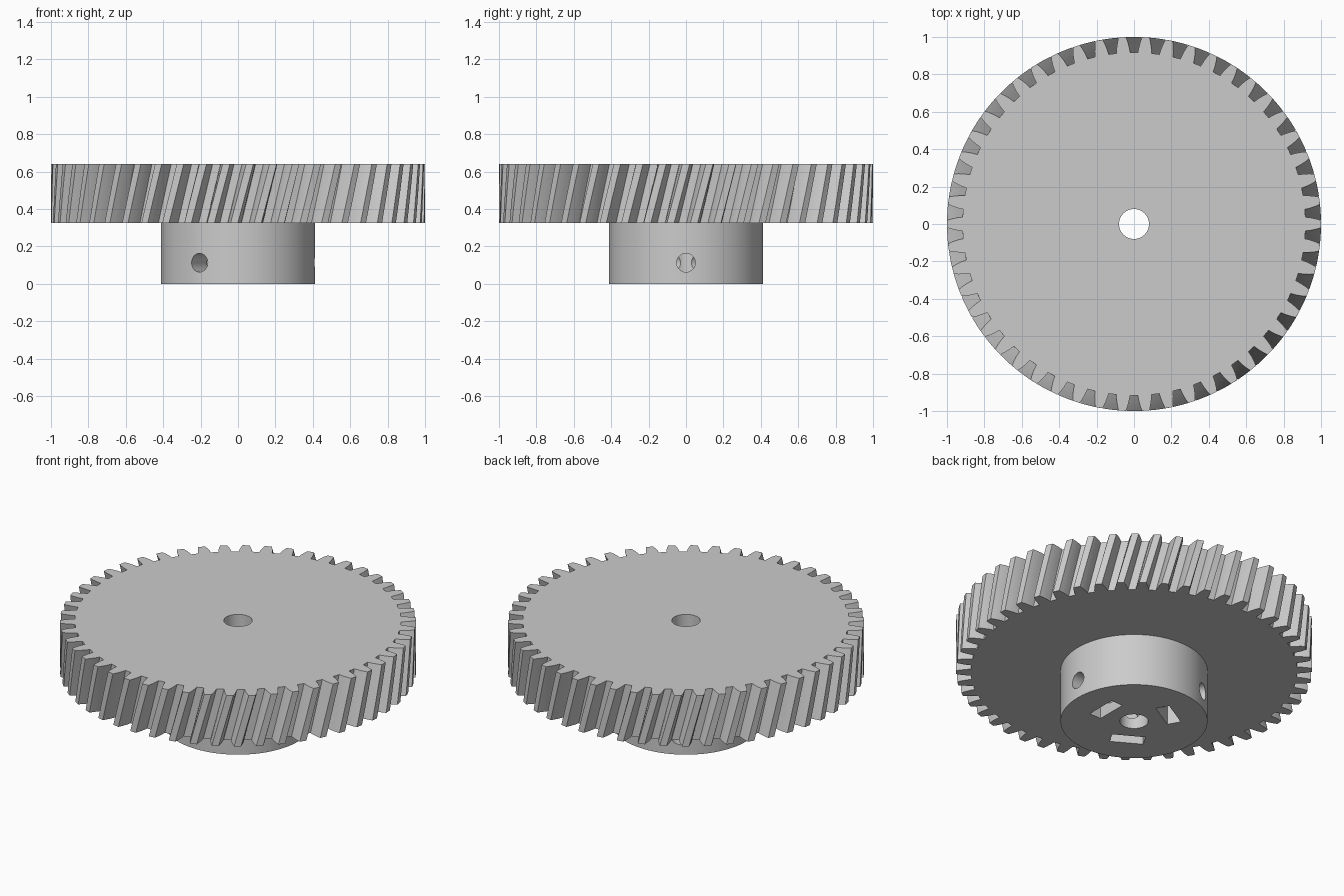
import bpy, bmesh, math
from mathutils import Matrix

TEETH = 50
TWIST = 0.083              # helix rotation over the wheel thickness
WHEEL_BOTTOM, WHEEL_TOP = 0.325, 0.64
LAYERS = 4
HUB_RADIUS, BORE_RADIUS = 0.413, 0.08
HOLE_HEIGHT = 0.113

cube = bpy.data.objects.get("Cube")
if cube:
    bpy.data.objects.remove(cube, do_unlink=True)

grey = bpy.data.materials.new("plain grey")
grey.use_nodes = True
grey.diffuse_color = (0.6, 0.6, 0.6, 1)
grey.node_tree.nodes["Principled BSDF"].inputs["Base Color"].default_value = grey.diffuse_color


def make_object(name, bm):
    bmesh.ops.recalc_face_normals(bm, faces=bm.faces)
    mesh = bpy.data.meshes.new(name)
    bm.to_mesh(mesh)
    bm.free()
    mesh.materials.append(grey)
    obj = bpy.data.objects.new(name, mesh)
    bpy.context.collection.objects.link(obj)
    return obj


def cylinder(name, radius, depth, matrix, segments=96):
    bm = bmesh.new()
    bmesh.ops.create_cone(bm, cap_ends=True, segments=segments, radius1=radius,
                          radius2=radius, depth=depth, matrix=matrix)
    return make_object(name, bm)


def box(name, size, matrix):
    bm = bmesh.new()
    bmesh.ops.create_cube(bm, size=1, matrix=matrix @ Matrix.Diagonal((*size, 1)))
    return make_object(name, bm)


def activate(obj):
    bpy.ops.object.select_all(action='DESELECT')
    obj.select_set(True)
    bpy.context.view_layer.objects.active = obj


def cut(target, cutter):
    cutter.hide_render = True
    activate(target)
    mod = target.modifiers.new("cut", 'BOOLEAN')
    mod.operation, mod.solver, mod.object = 'DIFFERENCE', 'EXACT', cutter
    bpy.ops.object.modifier_apply(modifier=mod.name)
    bpy.data.objects.remove(cutter, do_unlink=True)


def cut_bore(target):
    cut(target, cylinder("bore_cutter", BORE_RADIUS, 2, Matrix.Identity(4), 48))


# Toothed wheel: one tooth profile repeated round, then swept up a helix
flank = [(0.917, 0.040), (0.945, 0.0355), (0.975, 0.028), (1.0, 0.0195)]
tooth = [(r, -a) for r, a in flank] + [(r, a) for r, a in reversed(flank)]
bm = bmesh.new()
rings = []
for layer in range(LAYERS + 1):
    t = layer / LAYERS
    z = WHEEL_BOTTOM + (WHEEL_TOP - WHEEL_BOTTOM) * t
    ring = []
    for i in range(TEETH):
        middle = 2 * math.pi * i / TEETH - TWIST * (1 - t)
        ring += [bm.verts.new((r * math.cos(middle + a), r * math.sin(middle + a), z))
                 for r, a in tooth]
    rings.append(ring)
for low, high in zip(rings, rings[1:]):
    for i in range(len(low)):
        j = (i + 1) % len(low)
        bm.faces.new((low[i], low[j], high[j], high[i]))
bm.faces.new(rings[0])
bm.faces.new(rings[-1])
wheel = make_object("toothed_wheel", bm)
cut_bore(wheel)

# Hub with three screw holes and three nut slots
hub = cylinder("hub", HUB_RADIUS, WHEEL_BOTTOM, Matrix.Translation((0, 0, WHEEL_BOTTOM / 2)))
cut_bore(hub)
for i in range(3):
    turn = Matrix.Rotation(math.radians(120 * i), 4, 'Z')
    slot = box("slot_cutter", (0.08, 0.19, 0.42), turn @ Matrix.Translation((0.205, 0, 0)))
    cut(hub, slot)
    along = Matrix.Translation((0.29, 0, HOLE_HEIGHT)) @ Matrix.Rotation(math.pi / 2, 4, 'Y')
    cut(hub, cylinder("hole_cutter", 0.05, 0.5, turn @ along, 32))

for obj in (wheel, hub):
    activate(obj)
    bpy.ops.object.shade_smooth_by_angle(angle=math.radians(20))
